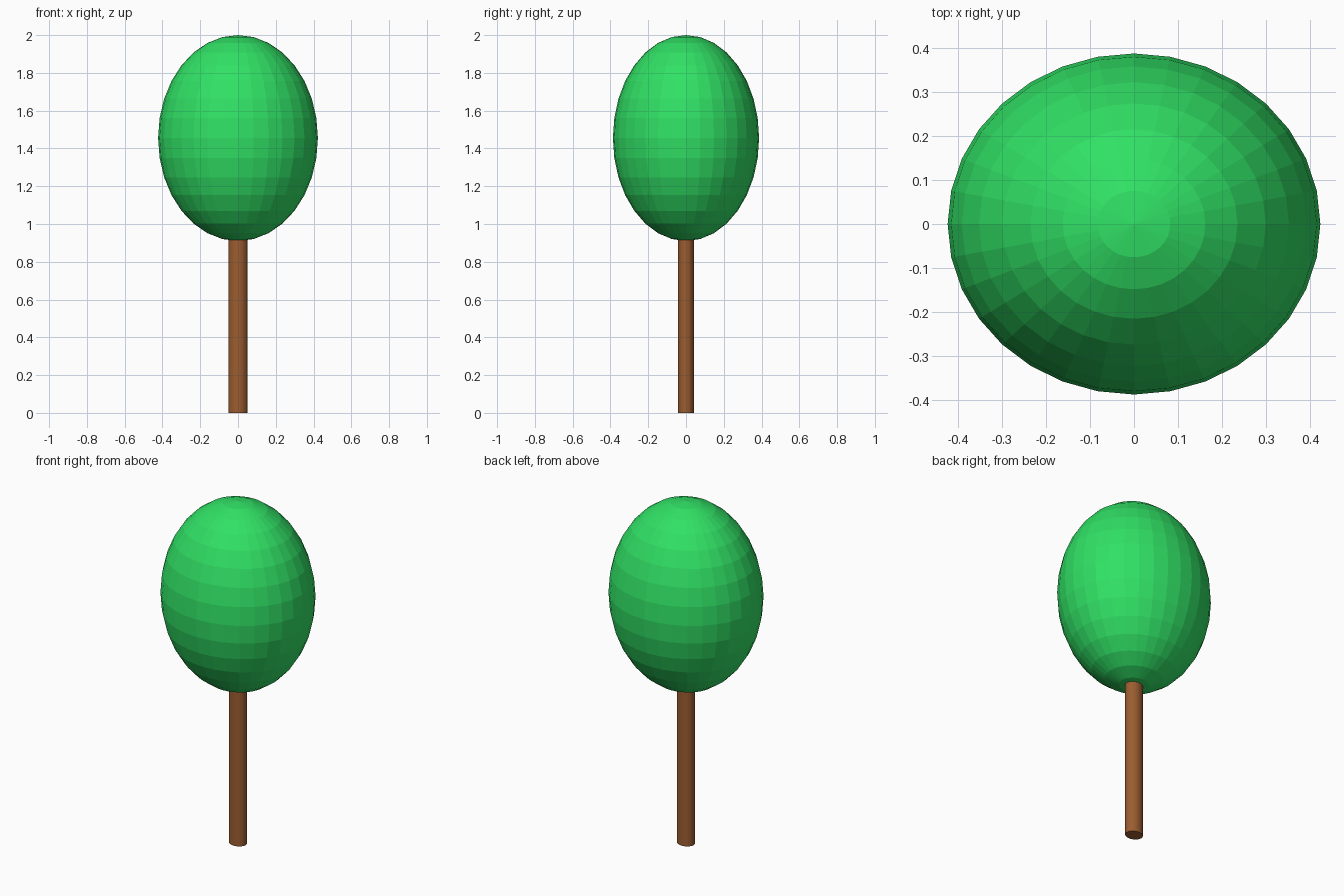
import bpy

if "Cube" in bpy.data.objects:
    bpy.data.objects.remove(bpy.data.objects["Cube"])


def finish(name, scale, color):
    obj = bpy.context.object
    obj.name = name
    obj.scale = scale
    bpy.ops.object.transform_apply(location=False, rotation=False, scale=True)
    mat = bpy.data.materials.new(name + "_color")
    mat.diffuse_color = color
    mat.use_nodes = True
    mat.node_tree.nodes["Principled BSDF"].inputs["Base Color"].default_value = mat.diffuse_color
    obj.data.materials.append(mat)
    return obj


# Trunk: slim, slightly oval cylinder ending just inside the crown
TRUNK_TOP = 1.0
bpy.ops.mesh.primitive_cylinder_add(vertices=32, radius=1, depth=1,
                                    location=(0, 0, TRUNK_TOP / 2))
finish("trunk", (0.05, 0.042, TRUNK_TOP), (0.33, 0.11, 0.03, 1))

# Crown: flat-faced ellipsoid
bpy.ops.mesh.primitive_uv_sphere_add(segments=32, ring_count=16, radius=1,
                                     location=(0, 0, 1.455))
finish("crown", (0.423, 0.387, 0.545), (0.03, 0.75, 0.13, 1))
